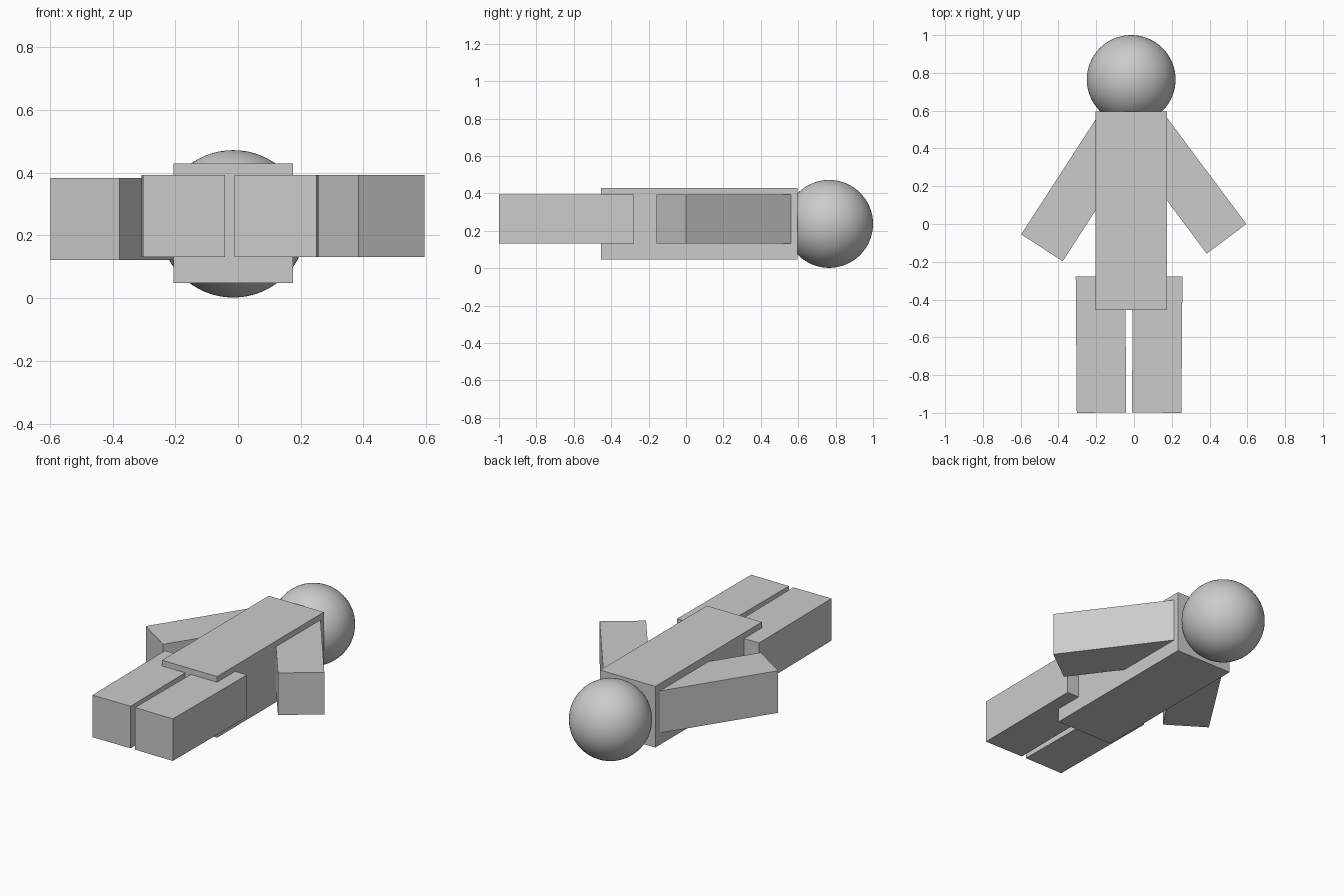
import bpy
from math import atan2
from mathutils import Vector

if "Cube" in bpy.data.objects:
    bpy.data.objects.remove(bpy.data.objects["Cube"])


def box(name, center, size, angle=0.0):
    bpy.ops.mesh.primitive_cube_add(size=1, location=center, rotation=(0, 0, angle))
    ob = bpy.context.object
    ob.name = name
    ob.scale = size
    bpy.ops.object.transform_apply(location=False, rotation=False, scale=True)
    return ob


def limb(name, corner_a, corner_b, z):
    """Box limb grown from its free end edge, left corner to right corner."""
    a, b = Vector(corner_a), Vector(corner_b)
    side = (b - a).normalized()
    along = Vector((-side.y, side.x))
    c = (a + b) / 2 + along * LENGTH / 2
    box(name, (c.x, c.y, z), (WIDTH, LENGTH, WIDTH), atan2(side.y, side.x))


LENGTH, WIDTH = 0.722, 0.262

# Torso
box("torso", (-0.015, 0.07, 0.2385), (0.38, 1.05, 0.381))

# Arms, splayed outwards
limb("left_arm", (-0.597, -0.055), (-0.378, -0.197), 0.2525)
limb("right_arm", (0.385, -0.157), (0.595, 0.0), 0.2625)

# Legs, very slightly turned
limb("left_leg", (-0.303, -1.0), (-0.041, -0.998), 0.2625)
limb("right_leg", (-0.011, -0.998), (0.251, -1.0), 0.2625)

# Head
bpy.ops.mesh.primitive_uv_sphere_add(segments=64, ring_count=32, radius=0.235,
                                     location=(-0.015, 0.765, 0.237))
bpy.context.object.name = "head"
bpy.ops.object.shade_smooth()
